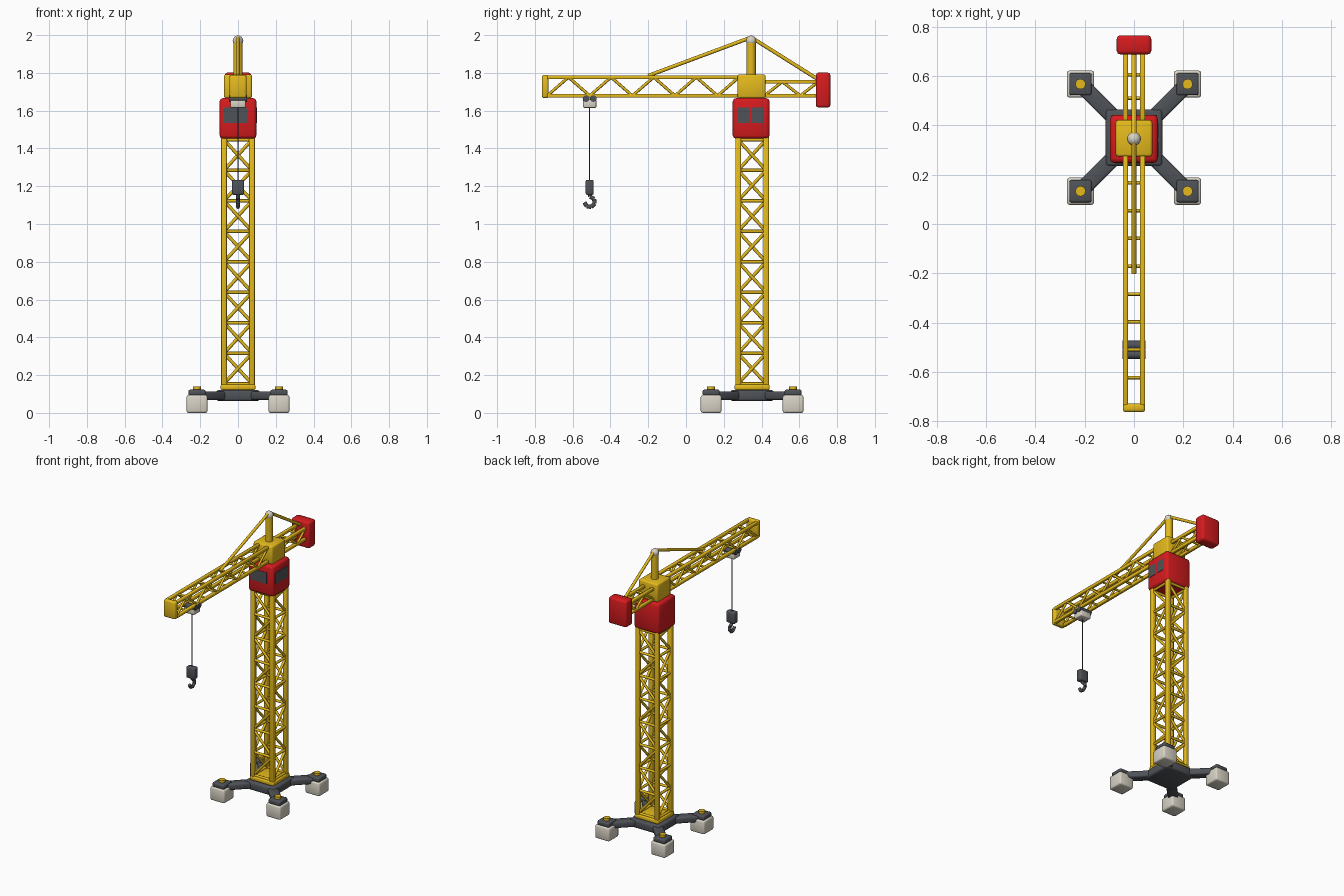
import bpy, bmesh, math
from mathutils import Vector, Matrix

if "Cube" in bpy.data.objects:
    bpy.data.objects.remove(bpy.data.objects["Cube"], do_unlink=True)


def material(name, rgb):
    m = bpy.data.materials.new(name)
    m.use_nodes = True
    m.diffuse_color = (*rgb, 1)
    m.node_tree.nodes["Principled BSDF"].inputs["Base Color"].default_value = (*rgb, 1)
    return m


GOLD = material("golden yellow", (0.78, 0.49, 0.012))
RED = material("signal red", (0.67, 0.011, 0.013))
DARK = material("dark grey", (0.077, 0.084, 0.095))
PALE = material("pale stone", (0.69, 0.65, 0.56))
CY = 0.35  # mast centre in y


def box(bm, center, size, bevel=0.01, rot=0.0):
    """Rounded block, optionally turned about z."""
    part = bmesh.new()
    bmesh.ops.create_cube(part, size=1)
    bmesh.ops.scale(part, vec=size, verts=part.verts)
    if bevel:
        bmesh.ops.bevel(part, geom=part.edges[:], offset=bevel, segments=2,
                        profile=0.5, affect='EDGES')
    part.transform(Matrix.Translation(center) @ Matrix.Rotation(rot, 4, 'Z'))
    temp = bpy.data.meshes.new("temp")
    part.to_mesh(temp)
    part.free()
    bm.from_mesh(temp)
    bpy.data.meshes.remove(temp)


def rod(bm, a, b, r, sides=8):
    """Round bar between two points."""
    a, b = Vector(a), Vector(b)
    d = b - a
    m = Matrix.Translation((a + b) / 2) @ d.to_track_quat('Z', 'Y').to_matrix().to_4x4()
    bmesh.ops.create_cone(bm, cap_ends=True, segments=sides, radius1=r, radius2=r,
                          depth=d.length, matrix=m)


def finish(name, bm, mat):
    mesh = bpy.data.meshes.new(name)
    bm.to_mesh(mesh)
    bm.free()
    mesh.materials.append(mat)
    ob = bpy.data.objects.new(name, mesh)
    bpy.context.collection.objects.link(ob)
    bpy.ops.object.select_all(action='DESELECT')
    ob.select_set(True)
    bpy.context.view_layer.objects.active = ob
    bpy.ops.object.shade_smooth_by_angle(angle=math.radians(50))


def block(name, center, size, mat, bevel=0.01):
    bm = bmesh.new()
    box(bm, center, size, bevel)
    finish(name, bm, mat)


def bar(name, a, b, r, mat, sides=12):
    bm = bmesh.new()
    rod(bm, a, b, r, sides)
    finish(name, bm, mat)


# Base: hub, diagonal arms, ballast feet, pads and bolts
hub = bmesh.new()
box(hub, (0, CY, 0.092), (0.23, 0.23, 0.058), 0.012)
feet, pads, bolts = bmesh.new(), bmesh.new(), bmesh.new()
for sx in (-1, 1):
    for sy in (-1, 1):
        x, y = sx * 0.217, CY + sy * 0.217
        box(hub, (sx * 0.14, CY + sy * 0.14, 0.092), (0.24, 0.065, 0.045), 0.01,
            math.atan2(sy, sx))
        box(feet, (x, y, 0.047), (0.11, 0.11, 0.094), 0.01)
        box(pads, (x, y, 0.107), (0.09, 0.09, 0.032), 0.008)
        rod(bolts, (x, y, 0.12), (x, y, 0.139), 0.021, 12)
finish("base_hub_and_arms", hub, DARK)
finish("ballast_feet", feet, PALE)
finish("foot_pads", pads, DARK)
finish("foot_bolts", bolts, GOLD)
block("mast_collar", (0, CY, 0.136), (0.185, 0.185, 0.03), GOLD, 0.008)

# Mast: four posts, rungs, and one zigzag brace per side
W, Z0, BAYS, PITCH = 0.074, 0.154, 8, 0.1615
posts, lattice = bmesh.new(), bmesh.new()
for k in range(4):
    turn = Matrix.Translation((0, CY, 0)) @ Matrix.Rotation(k * math.pi / 2, 4, 'Z')
    box(posts, turn @ Vector((W, W, 0.80)), (0.03, 0.03, 1.34), 0.006)
    for i in range(BAYS + 1):
        z = Z0 + i * PITCH
        rod(lattice, turn @ Vector((-W, -W, z)), turn @ Vector((W, -W, z)), 0.009)
        if i < BAYS:
            s = W if i % 2 else -W
            rod(lattice, turn @ Vector((s, -W, z)),
                turn @ Vector((-s, -W, z + PITCH)), 0.009)
finish("mast_posts", posts, GOLD)
finish("mast_lattice", lattice, GOLD)

# Operator cab with windows on the front and one side
block("cab", (0, CY - 0.005, 1.559), (0.195, 0.195, 0.215), RED, 0.018)
panes = bmesh.new()
box(panes, (-0.012, CY - 0.101, 1.576), (0.125, 0.008, 0.08), 0)
for y in (0.303, 0.378):
    box(panes, (0.096, y, 1.576), (0.008, 0.064, 0.08), 0)
finish("cab_windows", panes, DARK)
block("turret", (0, CY - 0.003, 1.729), (0.148, 0.148, 0.126), GOLD, 0.01)


# Jib and counter jib: box trusses along y
def truss(name, y0, y1, bays, z0, z1):
    bm = bmesh.new()
    step = (y1 - y0) / bays
    for x in (-0.035, 0.035):
        for z in (z0, z1):
            box(bm, (x, (y0 + y1) / 2, z), (0.021, y1 - y0, 0.021), 0.004)
        for i in range(bays):
            a, b = (z0, z1) if i % 2 == 0 else (z1, z0)
            rod(bm, (x, y0 + i * step, a), (x, y0 + (i + 1) * step, b), 0.008)
    for i in range(bays + 1):
        for z in (z0, z1):
            rod(bm, (-0.035, y0 + i * step, z), (0.035, y0 + i * step, z), 0.007)
    finish(name, bm, GOLD)


truss("jib", -0.735, 0.28, 9, 1.679, 1.777)
truss("counter_jib", 0.415, 0.70, 3, 1.679, 1.753)
block("jib_end_plate", (0, -0.745, 1.728), (0.09, 0.035, 0.122), GOLD, 0.01)
block("counterweight", (0, 0.726, 1.709), (0.14, 0.077, 0.185), RED, 0.014)

# Tower peak: post, pale cap and tie bars
PEAK = (0, 0.345, 1.988)
bar("peak_post", (0, 0.345, 1.78), (0, 0.345, 1.97), 0.025, GOLD, 16)
cap = bmesh.new()
bmesh.ops.create_uvsphere(cap, u_segments=16, v_segments=8, radius=0.028,
                          matrix=Matrix.Translation((0, 0.345, 1.97)))
finish("peak_cap", cap, PALE)
bar("front_tie", PEAK, (0, -0.2, 1.785), 0.01, GOLD)
bar("rear_tie", PEAK, (0, 0.70, 1.765), 0.01, GOLD)

# Trolley, hoist cable and hook
TY = -0.51
block("trolley", (0, TY, 1.637), (0.08, 0.07, 0.044), PALE, 0.006)
wheels = bmesh.new()
for y in (TY - 0.019, TY + 0.019):
    rod(wheels, (-0.047, y, 1.664), (0.047, y, 1.664), 0.018, 12)
finish("trolley_wheels", wheels, DARK)
bar("hoist_cable", (0, TY, 1.63), (0, TY, 1.22), 0.003, DARK, 8)
block("hook_block", (0, TY, 1.194), (0.066, 0.042, 0.08), DARK, 0.008)

# Hook: shank running into an open, faceted arc
hook = bmesh.new()
path = [(0, TY, 1.165)]
for i in range(6):
    a = math.radians(85 - i * 52)
    path.append((0, TY + 0.028 * math.cos(a), 1.117 + 0.028 * math.sin(a)))
for p, q in zip(path, path[1:]):
    rod(hook, p, q, 0.011)
finish("hook", hook, DARK)
